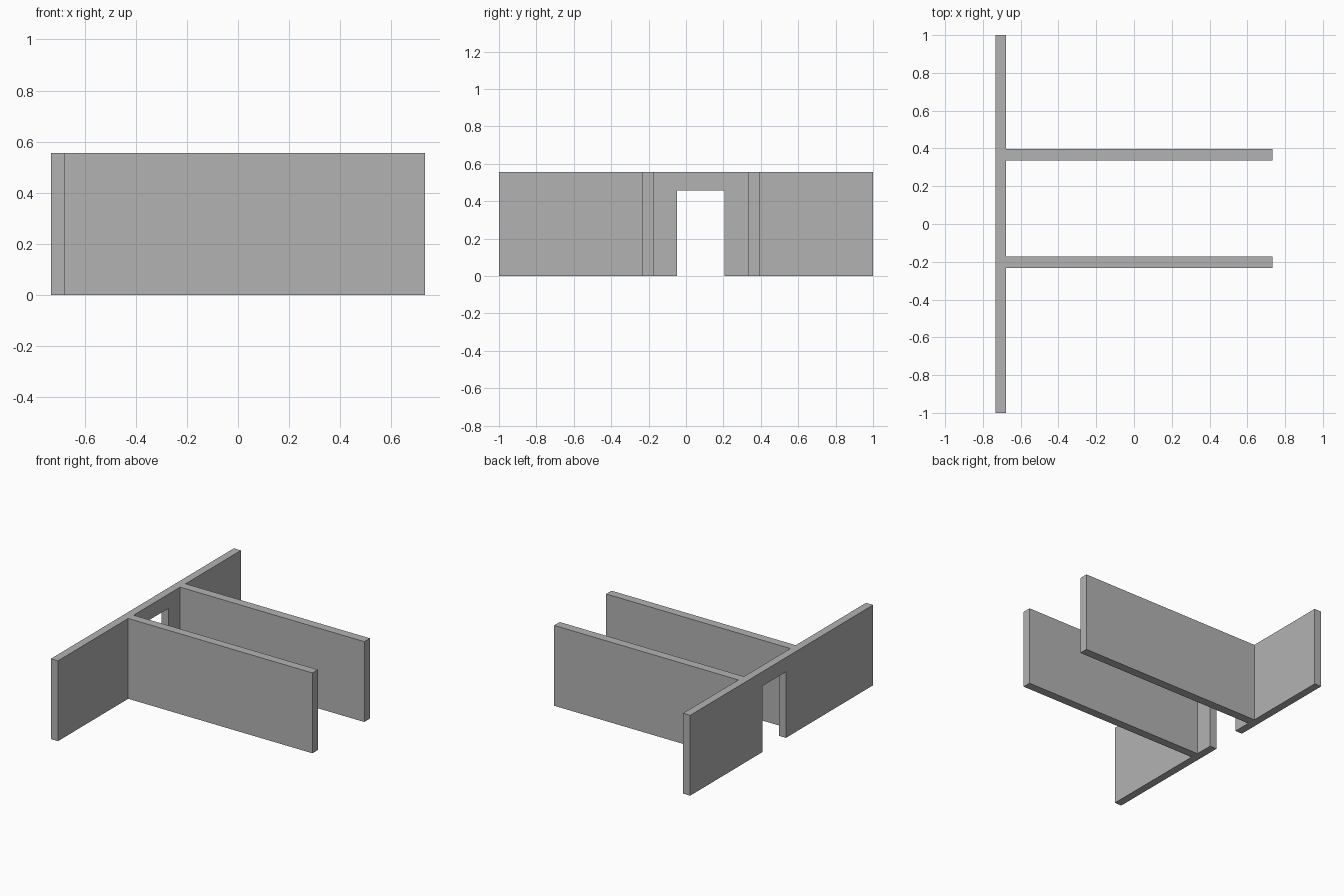
import bpy
import bmesh
from mathutils import Matrix, Vector

cube = bpy.data.objects.get("Cube")
if cube:
    bpy.data.objects.remove(cube, do_unlink=True)

HEIGHT = 0.556
BACK, FACE, END = -0.732, -0.678, 0.732      # main wall faces and partition ends in x
PARTITIONS = [(-0.232, -0.173), (0.335, 0.396)]
DOOR_Y, DOOR_TOP = (-0.047, 0.207), 0.457

grey = bpy.data.materials.new("plain_grey")
grey.use_nodes = True
grey.diffuse_color = (0.45, 0.45, 0.45, 1)
grey.node_tree.nodes["Principled BSDF"].inputs["Base Color"].default_value = grey.diffuse_color


def add_object(name, bm):
    bmesh.ops.recalc_face_normals(bm, faces=bm.faces)
    mesh = bpy.data.meshes.new(name)
    bm.to_mesh(mesh)
    bm.free()
    mesh.materials.append(grey)
    obj = bpy.data.objects.new(name, mesh)
    bpy.context.collection.objects.link(obj)
    return obj


# Walls: floor plan of the long wall with two partitions, raised to full height
plan = [(BACK, 1), (BACK, -1), (FACE, -1)]
for low, high in PARTITIONS:
    plan += [(FACE, low), (END, low), (END, high), (FACE, high)]
plan.append((FACE, 1))

bm = bmesh.new()
floor = bm.faces.new([bm.verts.new((x, y, 0)) for x, y in plan])
raised = bmesh.ops.extrude_face_region(bm, geom=[floor], use_keep_orig=True)
top = [v for v in raised["geom"] if isinstance(v, bmesh.types.BMVert)]
bmesh.ops.translate(bm, verts=top, vec=(0, 0, HEIGHT))
walls = add_object("walls", bm)

# Doorway: cutter between the partitions, open at the floor
bm = bmesh.new()
depth, below = 0.2, 0.1
size = Vector((depth, DOOR_Y[1] - DOOR_Y[0], DOOR_TOP + below))
centre = Vector(((BACK + FACE) / 2, sum(DOOR_Y) / 2, (DOOR_TOP - below) / 2))
bmesh.ops.create_cube(bm, size=1, matrix=Matrix.Translation(centre) @ Matrix.Diagonal(size).to_4x4())
cutter = add_object("doorway_cutter", bm)
cutter.hide_render = True
cutter.hide_viewport = True
cutter.display_type = 'WIRE'

cut = walls.modifiers.new("doorway", 'BOOLEAN')
cut.operation = 'DIFFERENCE'
cut.solver = 'EXACT'
cut.object = cutter
